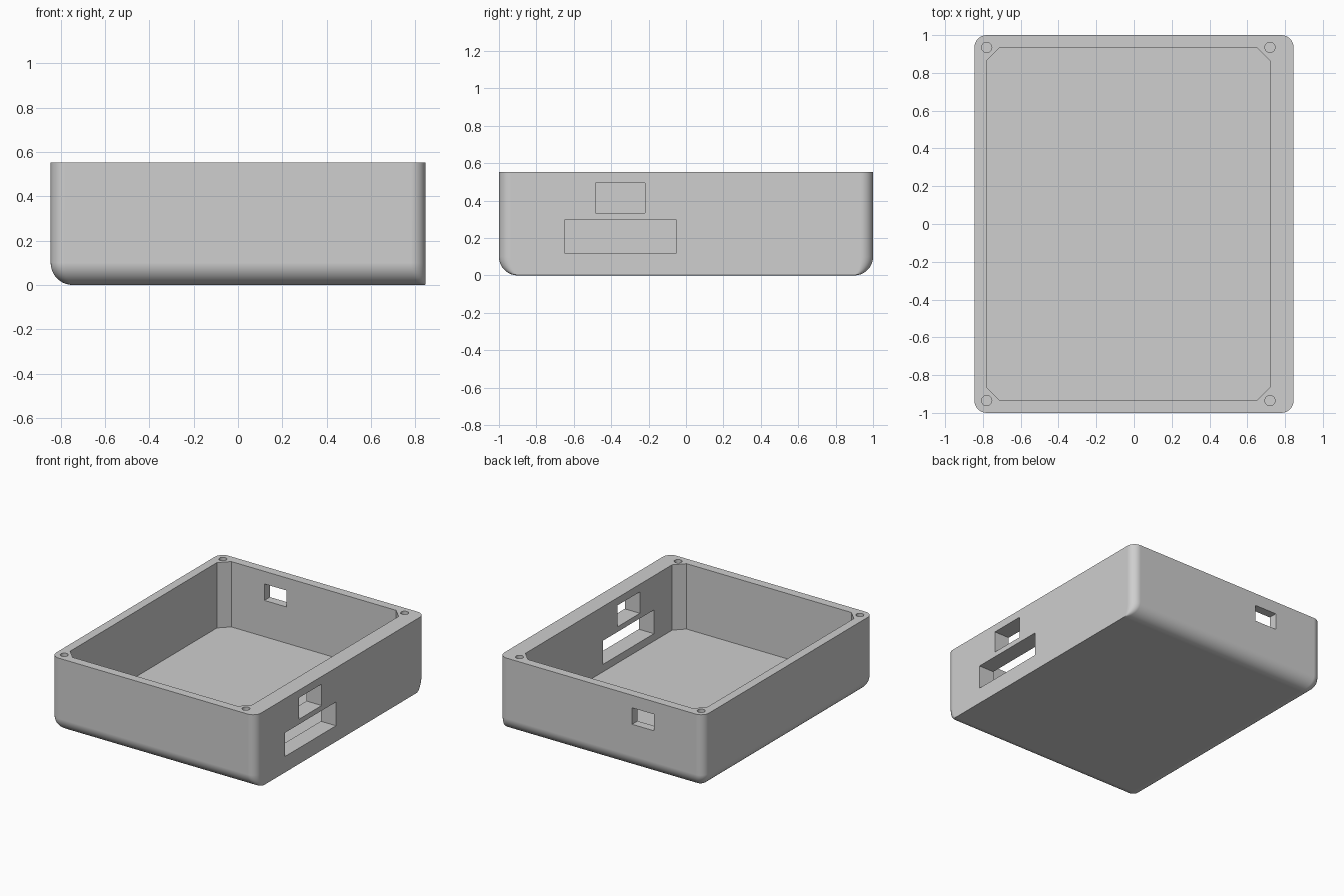
import bpy, bmesh, math

cube = bpy.data.objects.get("Cube")
if cube:
    bpy.data.objects.remove(cube, do_unlink=True)

HX, HY, TOP = 0.845, 1.0, 0.552
FLOOR = 0.0645
CORNER, ROUND = 0.065, 0.1
IN_L, IN_R, IN_Y, CHAMFER = -0.78, 0.72, 0.935, 0.07

grey = bpy.data.materials.new("plain grey")
grey.use_nodes = True
colour = (0.62, 0.62, 0.62, 1)
grey.diffuse_color = colour
grey.node_tree.nodes["Principled BSDF"].inputs["Base Color"].default_value = colour


def loft(name, layers):
    """Closed solid through a stack of (outline, height) layers."""
    bm = bmesh.new()
    loops = [[bm.verts.new((x, y, z)) for x, y in outline] for outline, z in layers]
    n = len(loops[0])
    for low, high in zip(loops, loops[1:]):
        for i in range(n):
            j = (i + 1) % n
            bm.faces.new((low[i], low[j], high[j], high[i]))
    bm.faces.new(loops[0][::-1])
    bm.faces.new(loops[-1])
    bmesh.ops.recalc_face_normals(bm, faces=bm.faces)
    mesh = bpy.data.meshes.new(name)
    bm.to_mesh(mesh)
    bm.free()
    mesh.materials.append(grey)
    obj = bpy.data.objects.new(name, mesh)
    bpy.context.scene.collection.objects.link(obj)
    return obj


def rounded_rect(x0, x1, hy, r, steps=8):
    points = []
    centres = [(x1 - r, hy - r), (x0 + r, hy - r), (x0 + r, r - hy), (x1 - r, r - hy)]
    for quarter, (cx, cy) in enumerate(centres):
        for k in range(steps + 1):
            a = (quarter + k / steps) * math.pi / 2
            points.append((cx + r * math.cos(a), cy + r * math.sin(a)))
    return points


def box(name, x0, x1, y0, y1, z0, z1):
    outline = [(x0, y0), (x1, y0), (x1, y1), (x0, y1)]
    return loft(name, [(outline, z0), (outline, z1)])


# Outer shell: rounded under the front, back and one side; square under the other
layers = []
for k in range(11):
    a = k / 10 * math.pi / 2
    inset = ROUND * (1 - math.sin(a))
    z = ROUND * (1 - math.cos(a))
    r = max(CORNER - 0.6 * inset, 0.02)
    edge = 0.012 if k == 0 else 0
    layers.append((rounded_rect(-HX + inset, HX - edge, HY - inset, r), z))
layers.append((rounded_rect(-HX, HX, HY, CORNER), TOP))
tray = loft("enclosure_tray", layers)

# Cavity with chamfered corners
c = CHAMFER
cavity = [(IN_L + c, -IN_Y), (IN_R - c, -IN_Y), (IN_R, c - IN_Y), (IN_R, IN_Y - c),
          (IN_R - c, IN_Y), (IN_L + c, IN_Y), (IN_L, IN_Y - c), (IN_L, c - IN_Y)]
cutters = [loft("cavity_cutter", [(cavity, FLOOR), (cavity, TOP + 0.1)])]

# Port openings in the thick side wall and the back wall
cutters.append(box("upper_port_cutter", 0.65, 0.95, -0.485, -0.22, 0.335, 0.495))
cutters.append(box("lower_port_cutter", 0.65, 0.95, -0.65, -0.052, 0.12, 0.297))
cutters.append(box("back_port_cutter", -0.437, -0.255, 0.88, 1.1, 0.335, 0.458))

# Screw holes in the four corner columns
for x in (IN_L, IN_R):
    for y in (-IN_Y, IN_Y):
        ring = [(x + 0.027 * math.cos(t * math.tau / 32), y + 0.027 * math.sin(t * math.tau / 32))
                for t in range(32)]
        cutters.append(loft("screw_hole_cutter", [(ring, TOP - 0.25), (ring, TOP + 0.1)]))

# Cut everything, then discard the cutters
for cutter in cutters:
    cutter.hide_render = True
    cut = tray.modifiers.new(cutter.name, "BOOLEAN")
    cut.operation, cut.solver, cut.object = "DIFFERENCE", "EXACT", cutter
bpy.context.view_layer.update()
graph = bpy.context.evaluated_depsgraph_get()
result = bpy.data.meshes.new_from_object(tray.evaluated_get(graph))
tray.modifiers.clear()
tray.data = result
for cutter in cutters:
    bpy.data.objects.remove(cutter, do_unlink=True)

# Smooth rounds, crisp edges
result.materials.clear()
result.materials.append(grey)
for face in result.polygons:
    face.material_index = 0
    face.use_smooth = True
result.set_sharp_from_angle(angle=math.radians(30))
weighted = tray.modifiers.new("weighted_normals", "WEIGHTED_NORMAL")
weighted.keep_sharp = True
